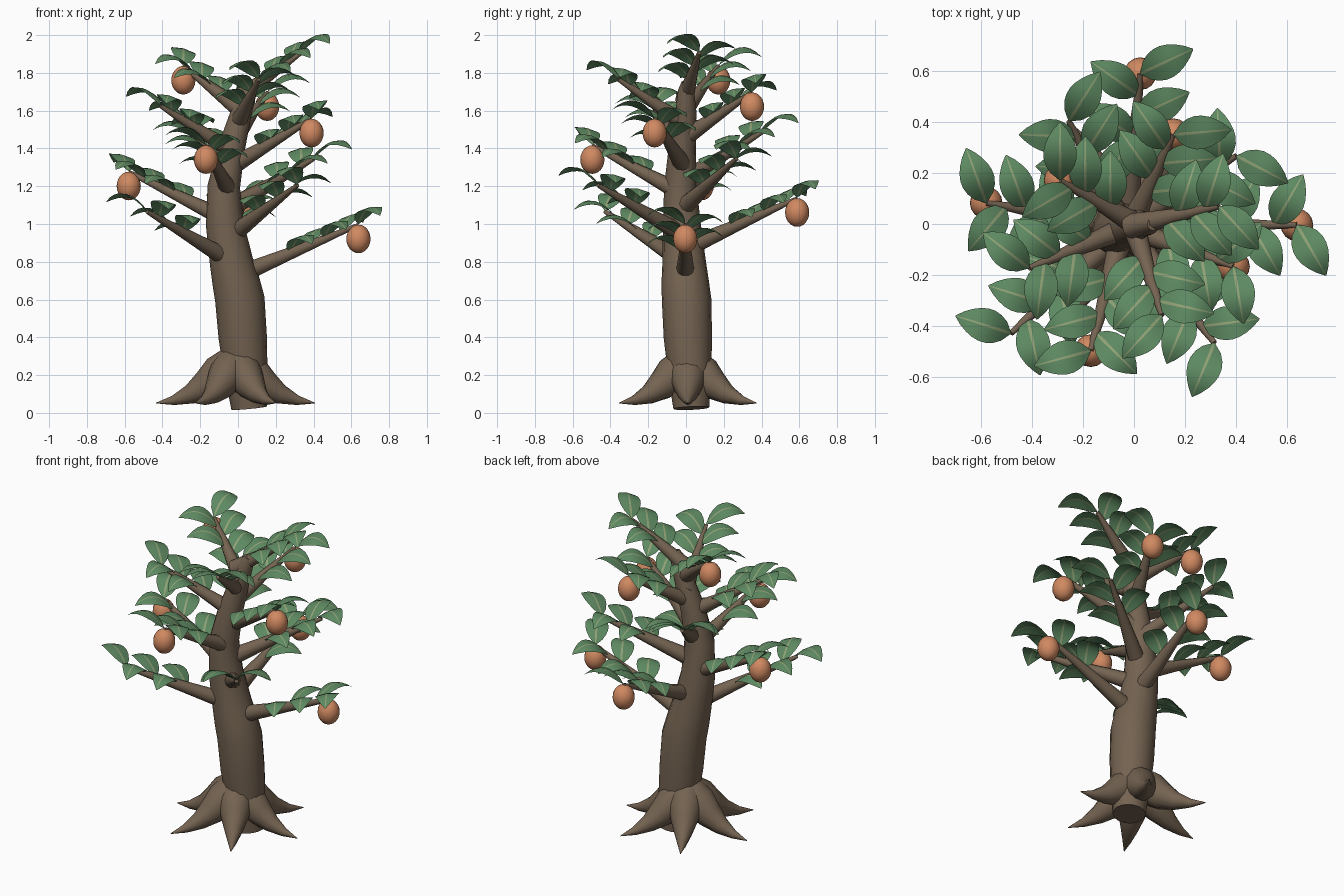
import bpy, bmesh, math
from mathutils import Vector

cube = bpy.data.objects.get("Cube")
if cube:
    bpy.data.objects.remove(cube, do_unlink=True)

UP = Vector((0, 0, 1))


def make_material(name, rgb):
    mat = bpy.data.materials.new(name)
    mat.use_nodes = True
    mat.diffuse_color = (*rgb, 1)
    bsdf = mat.node_tree.nodes["Principled BSDF"]
    bsdf.inputs["Base Color"].default_value = (*rgb, 1)
    bsdf.inputs["Roughness"].default_value = 0.8
    return mat


BARK = make_material("bark brown", (0.175, 0.125, 0.083))
LEAF = make_material("leaf green", (0.11, 0.25, 0.12))
VEIN = make_material("vein pale green", (0.28, 0.36, 0.18))
FRUIT = make_material("fruit orange", (0.63, 0.25, 0.12))


def finish(bm, name, *materials):
    for face in bm.faces:
        face.smooth = True
    mesh = bpy.data.meshes.new(name)
    bm.to_mesh(mesh)
    bm.free()
    for mat in materials:
        mesh.materials.append(mat)
    obj = bpy.data.objects.new(name, mesh)
    bpy.context.collection.objects.link(obj)
    return obj


def tube(name, points, radii, ref, sides=12):
    """Capped tapering tube swept along the points."""
    bm = bmesh.new()
    rings = []
    last = len(points) - 1
    for i, (p, r) in enumerate(zip(points, radii)):
        t = (points[min(i + 1, last)] - points[max(i - 1, 0)]).normalized()
        a = (ref - t * t.dot(ref)).normalized()
        b = t.cross(a)
        ring = []
        for k in range(sides):
            ang = math.tau * k / sides
            ring.append(bm.verts.new(p + r * (a * math.cos(ang) + b * math.sin(ang))))
        rings.append(ring)
    for lo, hi in zip(rings, rings[1:]):
        for k in range(sides):
            n = (k + 1) % sides
            bm.faces.new((lo[k], lo[n], hi[n], hi[k]))
    bm.faces.new(rings[0][::-1])
    bm.faces.new(rings[-1])
    bmesh.ops.recalc_face_normals(bm, faces=bm.faces)
    obj = finish(bm, name, BARK)
    bpy.ops.object.select_all(action='DESELECT')
    obj.select_set(True)
    bpy.context.view_layer.objects.active = obj
    bpy.ops.object.shade_smooth_by_angle(angle=math.radians(50))


# Trunk: leaning, S-curved and tapering (x, y, z, radius)
TRUNK = [
    (0.06, 0.028, 0.025, 0.095), (0.043, 0.02, 0.2, 0.114), (0.025, 0.01, 0.4, 0.128),
    (0.01, 0.003, 0.6, 0.131), (-0.012, -0.005, 0.7, 0.125), (-0.035, -0.01, 0.8, 0.115),
    (-0.07, -0.022, 1.0, 0.1), (-0.075, -0.03, 1.2, 0.086), (-0.035, -0.02, 1.4, 0.072),
    (0.02, 0.0, 1.6, 0.055), (0.06, 0.0, 1.71, 0.042), (0.075, 0.0, 1.75, 0.025),
]
tube("trunk", [Vector(p[:3]) for p in TRUNK], [p[3] for p in TRUNK], Vector((0, 1, 0)), 16)


def trunk_centre(z):
    for lo, hi in zip(TRUNK, TRUNK[1:]):
        if z <= hi[2]:
            f = (z - lo[2]) / (hi[2] - lo[2])
            return Vector(lo[:3]).lerp(Vector(hi[:3]), f)


# Six flared roots (distance out, height, radius)
ROOT = [(0.02, 0.25, 0.1), (0.09, 0.205, 0.1), (0.16, 0.145, 0.08),
        (0.24, 0.098, 0.052), (0.33, 0.066, 0.025), (0.42, 0.052, 0.002)]
for i in range(6):
    ang = math.tau * i / 6
    out = Vector((math.cos(ang), math.sin(ang), 0))
    path = [out * d + UP * z + Vector((-0.013, 0.01, 0)) for d, z, r in ROOT]
    tube(f"root_{i + 1}", path, [p[2] for p in ROOT], UP.cross(out))


def add_leaf(bm, base, along, normal, length=0.228, half=0.068, steps=8):
    """Pointed blade that rises, arches over and has a pale midrib."""
    across = normal.cross(along).normalized()
    rows = []
    for i in range(steps + 1):
        u = i / steps
        w = max(half * math.sin(math.pi * u ** 0.85) ** 0.8 if 0 < u < 1 else 0, 0.002)
        rib = min(0.007 * (1 - 0.7 * u), w * 0.5)
        centre = base + along * length * u + UP * length * (1.35 * u - 1.15 * u * u)
        row = []
        for v in (-w, -w * 0.55, -rib, rib, w * 0.55, w):
            row.append(bm.verts.new(centre + across * v - UP * 0.15 * abs(v)))
        rows.append(row)
    for lo, hi in zip(rows, rows[1:]):
        for k in range(5):
            face = bm.faces.new((lo[k], hi[k], hi[k + 1], lo[k + 1]))
            face.normal_update()
            if face.normal.z < 0:
                face.normal_flip()
            face.material_index = 1 if k == 2 else 0


# Branches spiral up the trunk by the golden angle, each with alternate leaves
for i in range(14):
    ang = math.radians(-137.5 * i)
    out = Vector((math.cos(ang), math.sin(ang), 0))
    side = UP.cross(out)
    centre = trunk_centre(0.745 + 0.07 * i)
    centre.x *= 0.55
    centre.y *= 0.55
    foot = centre + out * (0.05 - 0.007 * i)
    tip = centre + out * (0.65 - 0.0255 * i)
    tip.z = 0.995 + 0.07 * i
    path = [foot.lerp(tip, f) for f in (0, 0.33, 0.67, 1)]
    tube(f"branch_{i + 1}", path, [0.05, 0.037, 0.024, 0.011], side, 10)

    bm = bmesh.new()
    normal = UP + (tip - foot).normalized().cross(side)
    for k in range(5):
        turn = math.radians(-60 if k % 2 == 0 else 60)
        along = out * math.cos(turn) + side * math.sin(turn)
        add_leaf(bm, foot.lerp(tip, 0.4 + 0.15 * k) + UP * 0.005, along, normal)
    finish(bm, f"leaves_{i + 1}", LEAF, VEIN)

    # Round fruit hanging from the end of every second branch
    if i % 2 == 0:
        bm = bmesh.new()
        bmesh.ops.create_uvsphere(bm, u_segments=16, v_segments=12, radius=0.064)
        bmesh.ops.scale(bm, vec=(1, 1, 1.18), verts=bm.verts)
        bmesh.ops.translate(bm, vec=tip - UP * 0.074, verts=bm.verts)
        finish(bm, f"fruit_{i // 2 + 1}", FRUIT)
